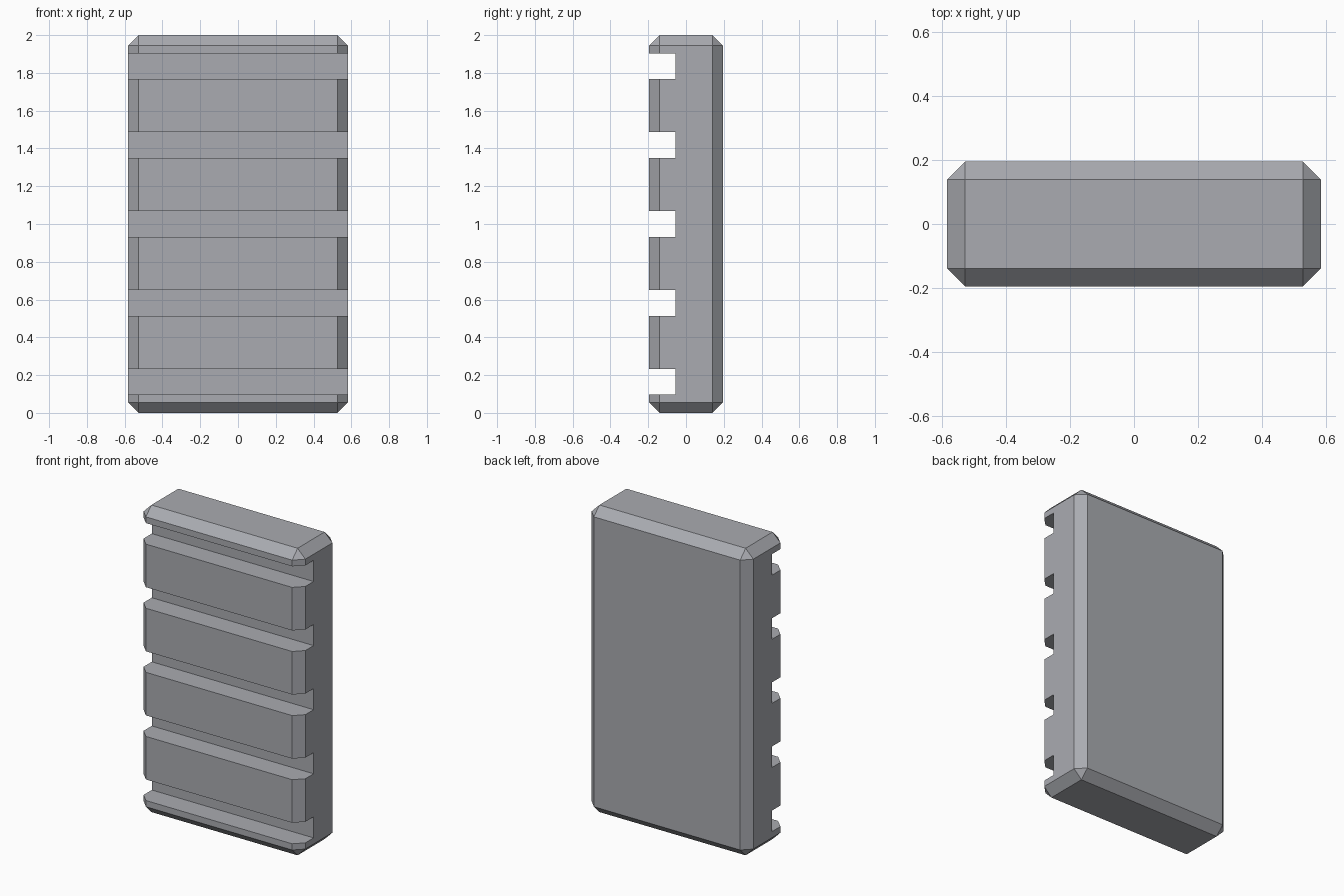
import bpy
import bmesh
from mathutils import Matrix, Vector

cube = bpy.data.objects.get("Cube")
if cube:
    bpy.data.objects.remove(cube, do_unlink=True)

WIDTH, DEPTH, HEIGHT = 1.166, 0.39, 2.0
CHAMFER = 0.056
GROOVE_COUNT, GROOVE_HEIGHT, GROOVE_DEPTH = 5, 0.137, 0.14
GROOVE_PITCH = 0.4175

grey = bpy.data.materials.new("plain grey")
grey.use_nodes = True
colour = (0.40, 0.41, 0.44, 1)
grey.diffuse_color = colour
grey.node_tree.nodes["Principled BSDF"].inputs["Base Color"].default_value = colour


def add_box(bm, size, centre):
    matrix = Matrix.Translation(centre) @ Matrix.Diagonal((*size, 1))
    bmesh.ops.create_cube(bm, size=1, matrix=matrix)


def make_object(name, bm):
    mesh = bpy.data.meshes.new(name)
    bm.to_mesh(mesh)
    bm.free()
    mesh.materials.append(grey)
    obj = bpy.data.objects.new(name, mesh)
    bpy.context.collection.objects.link(obj)
    return obj


# Upright slab with flat chamfers on every edge
bm = bmesh.new()
add_box(bm, (WIDTH, DEPTH, HEIGHT), Vector((0, 0, HEIGHT / 2)))
bmesh.ops.bevel(bm, geom=bm.edges[:], offset=CHAMFER, segments=1,
                affect='EDGES', clamp_overlap=True)
slab = make_object("grooved_slab", bm)

# Evenly spaced bars that cut the grooves across the front
bm = bmesh.new()
for i in range(GROOVE_COUNT):
    z = HEIGHT / 2 + (i - (GROOVE_COUNT - 1) / 2) * GROOVE_PITCH
    add_box(bm, (WIDTH * 2, GROOVE_DEPTH * 2, GROOVE_HEIGHT),
            Vector((0, -DEPTH / 2, z)))
cutter = make_object("groove_cutter", bm)
cutter.hide_render = True
cutter.hide_viewport = True

cut = slab.modifiers.new("front grooves", 'BOOLEAN')
cut.operation = 'DIFFERENCE'
cut.solver = 'EXACT'
cut.object = cutter
